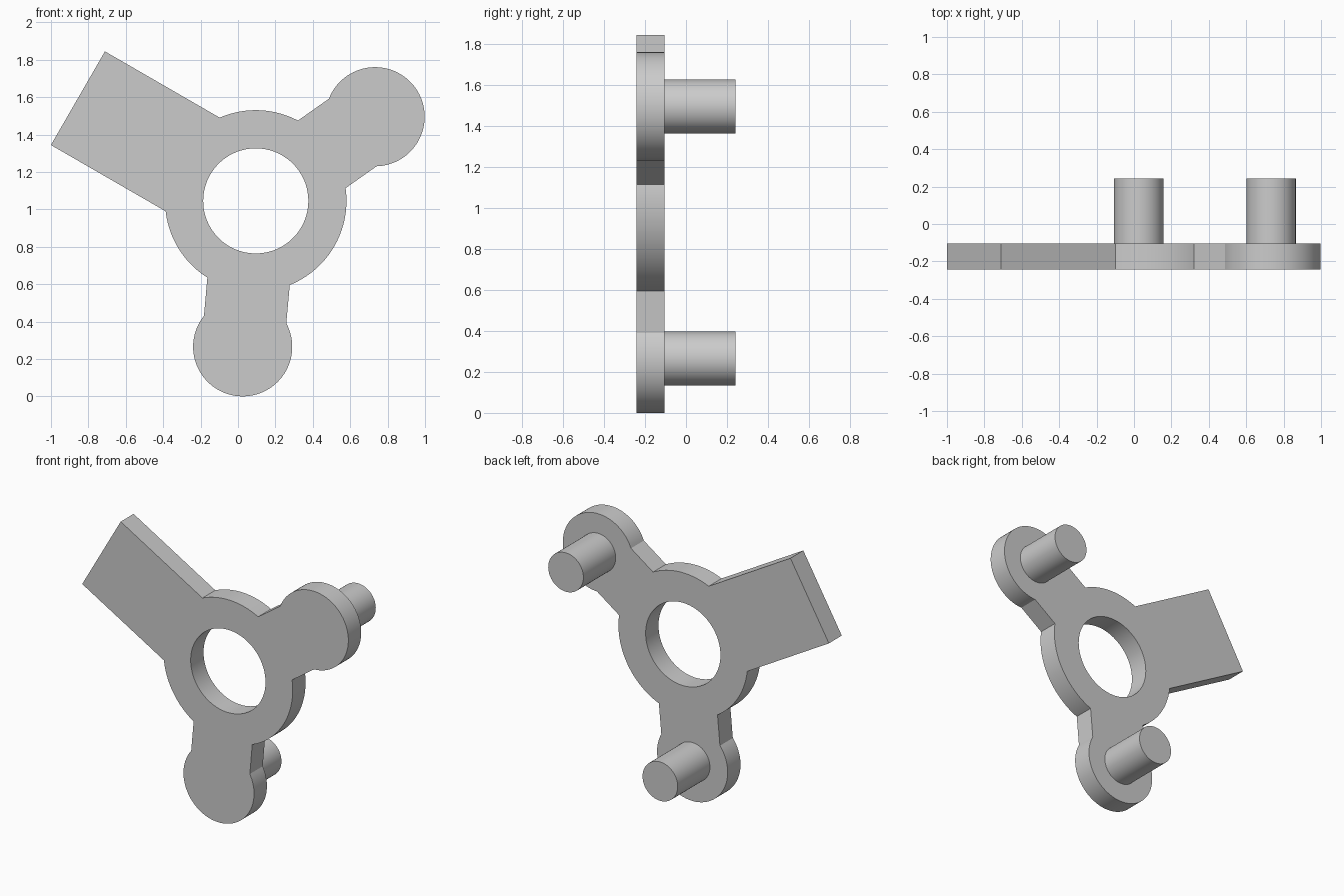
import bpy, bmesh
from math import sin, cos, asin, pi, radians, atan2, hypot
from mathutils import Vector

if "Cube" in bpy.data.objects:
    bpy.data.objects.remove(bpy.data.objects["Cube"])

HUB = Vector((0.095, 1.045))
HUB_R, HOLE_R = 0.485, 0.281
LOBE_R, PIN_R, ARM_W = 0.265, 0.132, 0.221
FRONT, BACK, PIN_END = -0.242, -0.104, 0.242
LOBES = {"lower": Vector((0.025, 0.265)), "upper_left": Vector((0.733, 1.495))}

grey = bpy.data.materials.new("light grey")
grey.use_nodes = True
grey.diffuse_color = (0.6, 0.6, 0.6, 1)
grey.node_tree.nodes["Principled BSDF"].inputs["Base Color"].default_value = grey.diffuse_color


def arc(centre, radius, start, end, steps):
    """Points along an arc in the x-z plane."""
    angles = [start + (end - start) * i / steps for i in range(steps + 1)]
    return [centre + radius * Vector((cos(a), sin(a))) for a in angles]


def extruded(name, loops, y0, y1):
    """Fill closed outlines (holes included) and extrude them along y."""
    bm = bmesh.new()
    edges = []
    for loop in loops:
        vs = [bm.verts.new((p.x, y0, p.y)) for p in loop]
        edges += [bm.edges.new((a, b)) for a, b in zip(vs, vs[1:] + vs[:1])]
    bmesh.ops.triangle_fill(bm, edges=edges, use_beauty=True)
    out = bmesh.ops.extrude_face_region(bm, geom=bm.faces[:], use_keep_orig=True)
    moved = [v for v in out["geom"] if isinstance(v, bmesh.types.BMVert)]
    bmesh.ops.translate(bm, verts=moved, vec=(0, y1 - y0, 0))
    bmesh.ops.recalc_face_normals(bm, faces=bm.faces[:])
    mesh = bpy.data.meshes.new(name)
    bm.to_mesh(mesh)
    bm.free()
    mesh.materials.append(grey)
    obj = bpy.data.objects.new(name, mesh)
    bpy.context.collection.objects.link(obj)
    bpy.ops.object.select_all(action="DESELECT")
    obj.select_set(True)
    bpy.context.view_layer.objects.active = obj
    bpy.ops.object.shade_smooth_by_angle(angle=radians(30))


# Arms in anticlockwise order: angle, half width, outer points
def lobe_arm(centre):
    d = centre - HUB
    angle = atan2(d.y, d.x) % (2 * pi)
    sweep = pi - asin(ARM_W / LOBE_R)
    return angle, ARM_W, arc(centre, LOBE_R, angle - sweep, angle + sweep, 64)


def paddle_arm(angle, half, length):
    reach = hypot(length, half)
    turn = asin(half / reach)
    return angle, half, arc(HUB, reach, angle - turn, angle + turn, 1)


arms = [lobe_arm(LOBES["upper_left"]), paddle_arm(radians(150), 0.289, 1.098),
        lobe_arm(LOBES["lower"])]

# Plate: arms joined by arcs of the hub, with a round hole
outline = []
for i, (angle, half, tip) in enumerate(arms):
    next_angle, next_half, _ = arms[(i + 1) % len(arms)]
    if next_angle < angle:
        next_angle += 2 * pi
    outline += tip
    outline += arc(HUB, HUB_R, angle + asin(half / HUB_R),
                   next_angle - asin(next_half / HUB_R), 40)
hole = arc(HUB, HOLE_R, 0, 2 * pi, 96)[:-1]
extruded("three_arm_plate", [outline, hole], FRONT, BACK)

# Pins on the back of the two lobes
for side, centre in LOBES.items():
    extruded(side + "_pin", [arc(centre, PIN_R, 0, 2 * pi, 64)[:-1]], BACK - 0.01, PIN_END)
